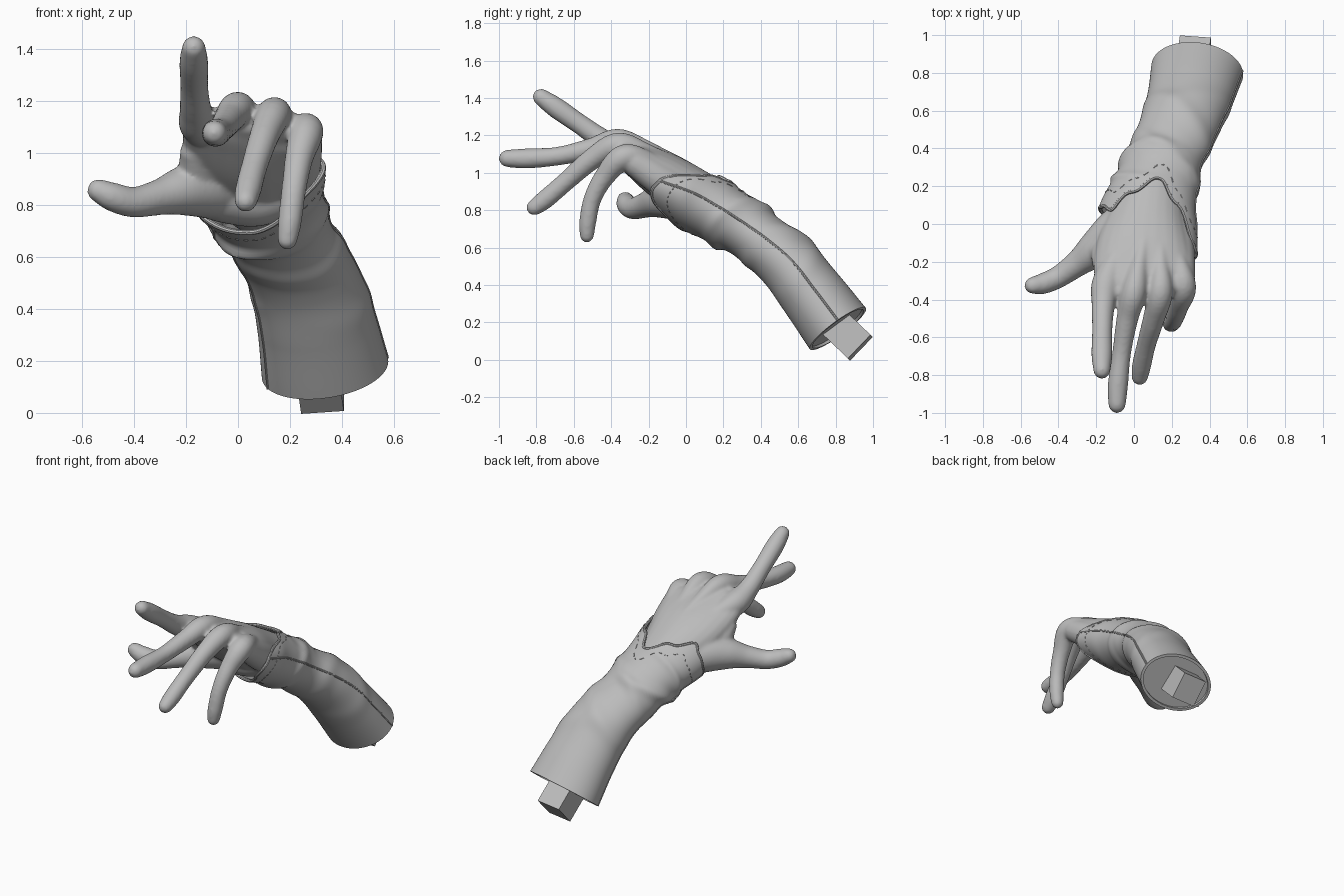
import bpy, bmesh
from math import sin, cos, radians, exp, pi
from mathutils import Vector, Matrix

if "Cube" in bpy.data.objects:
    bpy.data.objects.remove(bpy.data.objects["Cube"])

grey = bpy.data.materials.new("plain_grey")
grey.use_nodes = True
GREY = (0.5, 0.5, 0.5, 1)
grey.diffuse_color = GREY
grey.node_tree.nodes["Principled BSDF"].inputs["Base Color"].default_value = GREY

X, Z = Vector((1, 0, 0)), Vector((0, 0, 1))


def spline(pts, t):
    """Catmull-Rom value of a list of tuples at index t."""
    last = len(pts) - 1
    i = max(0, min(int(t), last - 1))
    f = t - i
    b, c = Vector(pts[i]), Vector(pts[i + 1])
    a = Vector(pts[i - 1]) if i > 0 else 2 * b - c
    d = Vector(pts[i + 2]) if i + 2 <= last else 2 * c - b
    return 0.5 * (2 * b + (c - a) * f + (2 * a - 5 * b + 4 * c - d) * f * f
                  + (3 * b - a - 3 * c + d) * f ** 3)


def frame(pts, t, ref=X):
    """Centre, side axis, normal axis, tangent and half sizes at t."""
    s = spline(pts, t)
    lo, hi = max(t - 0.02, 0), min(t + 0.02, len(pts) - 1)
    tan = (Vector(spline(pts, hi)[:3]) - Vector(spline(pts, lo)[:3])).normalized()
    side = (ref - tan * ref.dot(tan)).normalized()
    return Vector(s[:3]), side, side.cross(tan), tan, s[3], s[-1]


def sweep(bm, pts, ref=X, steps=6, sides=24):
    """Tapered round-ended tube; stations are (x, y, z, width, thickness)."""
    last = len(pts) - 1
    path = [(0, -q) for q in (85, 60, 30)]
    path += [(k / steps, 0) for k in range(last * steps + 1)]
    path += [(last, q) for q in (30, 60, 85)]
    rings = []
    for t, q in path:
        c, side, nor, tan, a, b = frame(pts, t, ref)
        c = c + tan * b * sin(radians(q))
        k = cos(radians(q))
        rings.append([bm.verts.new(c + side * a * k * cos(w) + nor * b * k * sin(w))
                      for w in (2 * pi * j / sides for j in range(sides))])
    for r, s in zip(rings, rings[1:]):
        for j in range(sides):
            n = (j + 1) % sides
            bm.faces.new((r[j], s[j], s[n], r[n]))
    bm.faces.new(rings[0])
    bm.faces.new(rings[-1])


def select(ob):
    bpy.ops.object.select_all(action='DESELECT')
    ob.select_set(True)
    bpy.context.view_layer.objects.active = ob


def add_object(name, data):
    ob = bpy.data.objects.new(name, data)
    bpy.context.collection.objects.link(ob)
    data.materials.append(grey)
    return ob


def from_bmesh(name, bm, recalc=True):
    if recalc:
        bmesh.ops.recalc_face_normals(bm, faces=bm.faces)
    me = bpy.data.meshes.new(name)
    bm.to_mesh(me)
    bm.free()
    return add_object(name, me)


def finish(ob, angle=40):
    select(ob)
    bpy.ops.object.convert(target='MESH')
    bpy.ops.object.shade_smooth_by_angle(angle=radians(angle))


def piping(name, lines, radius, cyclic=False):
    cu = bpy.data.curves.new(name, 'CURVE')
    cu.dimensions = '3D'
    cu.bevel_depth = radius
    cu.bevel_resolution = 2
    cu.use_fill_caps = True
    for line in lines:
        sp = cu.splines.new('POLY')
        sp.points.add(len(line) - 1)
        sp.use_cyclic_u = cyclic
        for p, co in zip(sp.points, line):
            p.co = (*co, 1)
    finish(add_object(name, cu))


# Hand: palm, mounds and fingers fused into one skin
bm = bmesh.new()
palm = [(0.10, 0.22, 0.80, 0.16, 0.12), (0.07, 0.05, 0.885, 0.20, 0.135),
        (0.05, -0.12, 0.985, 0.25, 0.13), (0.05, -0.27, 1.075, 0.262, 0.095),
        (0.06, -0.34, 1.115, 0.23, 0.07)]
heel = [(0.19, 0.03, 0.86, 0.10), (0.23, -0.13, 0.96, 0.09), (0.25, -0.28, 1.06, 0.075)]
wrist_pad = [(-0.08, -0.03, 0.835, 0.10), (0.06, 0.02, 0.825, 0.11), (0.17, 0.02, 0.85, 0.10)]
web = [(-0.08, -0.08, 0.93, 0.09), (-0.15, -0.14, 0.94, 0.075), (-0.17, -0.20, 1.0, 0.055)]
index = [(-0.17, -0.775, 1.405, 0.046), (-0.17, -0.69, 1.345, 0.056),
         (-0.168, -0.56, 1.255, 0.054), (-0.163, -0.43, 1.165, 0.062),
         (-0.145, -0.31, 1.105, 0.077), (-0.08, -0.15, 1.06, 0.05), (0.0, 0.0, 1.01, 0.03)]
middle = [(-0.09, -0.955, 1.077, 0.047), (-0.085, -0.85, 1.077, 0.054),
          (-0.065, -0.68, 1.09, 0.05), (-0.035, -0.50, 1.13, 0.058),
          (0.0, -0.36, 1.17, 0.066), (0.03, -0.2, 1.125, 0.043), (0.07, 0.0, 1.035, 0.03)]
ring = [(0.03, -0.81, 0.815, 0.044), (0.04, -0.75, 0.86, 0.051),
        (0.065, -0.64, 0.955, 0.051), (0.105, -0.50, 1.075, 0.058),
        (0.14, -0.36, 1.15, 0.066), (0.14, -0.2, 1.11, 0.042), (0.13, 0.0, 1.025, 0.03)]
little = [(0.19, -0.53, 0.665, 0.039), (0.2, -0.525, 0.74, 0.046),
          (0.215, -0.5, 0.86, 0.048), (0.235, -0.435, 0.98, 0.055),
          (0.262, -0.33, 1.085, 0.068), (0.23, -0.18, 1.06, 0.045), (0.19, 0.0, 0.97, 0.03)]
thumb = [(-0.535, -0.325, 0.855, 0.046), (-0.48, -0.315, 0.83, 0.056),
         (-0.40, -0.28, 0.81, 0.059), (-0.30, -0.21, 0.83, 0.07),
         (-0.20, -0.13, 0.855, 0.098), (-0.09, -0.03, 0.86, 0.115), (0.03, 0.10, 0.83, 0.09)]
for part in (palm, heel, wrist_pad, web, index, middle, ring, little):
    sweep(bm, part)if part is not wrist_pad else sweep(bm, part, Z)
sweep(bm, thumb, Z)
hand = from_bmesh("hand", bm)
remesh = hand.modifiers.new("fuse", 'REMESH')
remesh.mode = 'VOXEL'
remesh.voxel_size = 0.01
remesh.use_smooth_shade = True
soften = hand.modifiers.new("soften", 'SMOOTH')
soften.factor = 0.5
soften.iterations = 10
finish(hand, 180)

# Sleeve profile, from the hand to the open end
arm = [(0.06, -0.155, 0.94, 0.275, 0.145), (0.07, 0.03, 0.868, 0.265, 0.178),
       (0.11, 0.18, 0.787, 0.227, 0.167), (0.17, 0.36, 0.67, 0.2, 0.15),
       (0.25, 0.54, 0.52, 0.212, 0.163), (0.30, 0.68, 0.345, 0.228, 0.175),
       (0.335, 0.812, 0.167, 0.246, 0.186)]
END = len(arm) - 1
# Folds: station, skew, facing angle, height, width
folds = [(2.15, 0.3, 200, 0.018, 0.14), (2.6, -0.3, 170, 0.022, 0.15),
         (2.4, 0.2, 20, 0.012, 0.15), (2.9, 0.35, 100, 0.012, 0.16),
         (3.2, 0.3, 250, 0.008, 0.2), (3.8, 0.4, 80, 0.012, 0.22),
         (4.3, -0.4, 60, 0.008, 0.25)]
# Scalloped hem: station every 15 degrees around the wrist
hem = [0.05, 0.15, 0.45, 1.15, 1.4, 1.85, 1.85, 1.4, 1.25, 0.9, 1.0, 1.05,
       1.1, 1.1, 1.15, 1.2, 1.25, 1.25, 1.2, 0.95, 0.55, 0.2, 0.05, 0.0]


def hem_at(deg):
    loop = [(h, 0) for h in hem[-2:] + hem + hem[:3]]
    return spline(loop, (deg % 360) / 15 + 2)[0]


def cloth(s, deg, lift=0.0):
    """Point on the sleeve surface."""
    c, side, nor, tan, a, b = frame(arm, s)
    w = radians(deg)
    for s0, skew, face, height, width in folds:
        turn = w - radians(face)
        lift += height * exp(-((s - s0 - skew * sin(turn)) / width) ** 2) * (0.5 + 0.5 * cos(turn))
    return c + side * (a + lift) * cos(w) + nor * (b + lift) * sin(w)


# Sleeve with a shaped wrist hem
ROWS, SIDES = 80, 120
bm = bmesh.new()
grid = []
for i in range(ROWS + 1):
    row = []
    for j in range(SIDES):
        deg = 360 * j / SIDES
        start = hem_at(deg)
        row.append(bm.verts.new(cloth(start + (END - start) * i / ROWS, deg)))
    grid.append(row)
for r, s in zip(grid, grid[1:]):
    for j in range(SIDES):
        n = (j + 1) % SIDES
        bm.faces.new((r[j], s[j], s[n], r[n]))
sleeve = from_bmesh("sleeve", bm, recalc=False)
shell = sleeve.modifiers.new("thickness", 'SOLIDIFY')
shell.thickness = 0.018
shell.offset = -1
finish(sleeve)

# Trim on the hem, side seams and dashed stitching
piping("hem_trim", [[cloth(hem_at(d), d, -0.006) for d in range(0, 360, 3)]], 0.01, True)
for name, deg in (("left_seam", 8), ("right_seam", 205)):
    first = hem_at(deg)
    piping(name, [[cloth(first + (END - first) * k / 60, deg, -0.002) for k in range(61)]], 0.007)
piping("stitches", [[cloth(hem_at(d + e) + 0.42, d + e) for e in (0, 2, 4)]
                    for d in range(0, 360, 9)], 0.003)

# Inner plug closing the sleeve end
bm = bmesh.new()
plug = []
for s in (END - 0.6, END - 0.06):
    plug.append([bm.verts.new(cloth(s, 360 * j / SIDES, -0.012)) for j in range(SIDES)])
for j in range(SIDES):
    n = (j + 1) % SIDES
    bm.faces.new((plug[0][j], plug[1][j], plug[1][n], plug[0][n]))
for loop in plug:
    bm.faces.new(loop)
finish(from_bmesh("sleeve_plug", bm))

# Square mounting peg
tan = Vector((0.1, 0.72, -0.69)).normalized()
side = (X - tan * X.dot(tan)).normalized()
nor = side.cross(tan)
place = Matrix((side, tan, nor)).transposed().to_4x4()
place.translation = Vector((0.325, 0.932, 0.065)) - tan * 0.12
bm = bmesh.new()
bmesh.ops.create_cube(bm, size=1, matrix=place @ Matrix.Diagonal((0.165, 0.24, 0.175, 1)))
from_bmesh("mounting_peg", bm)
